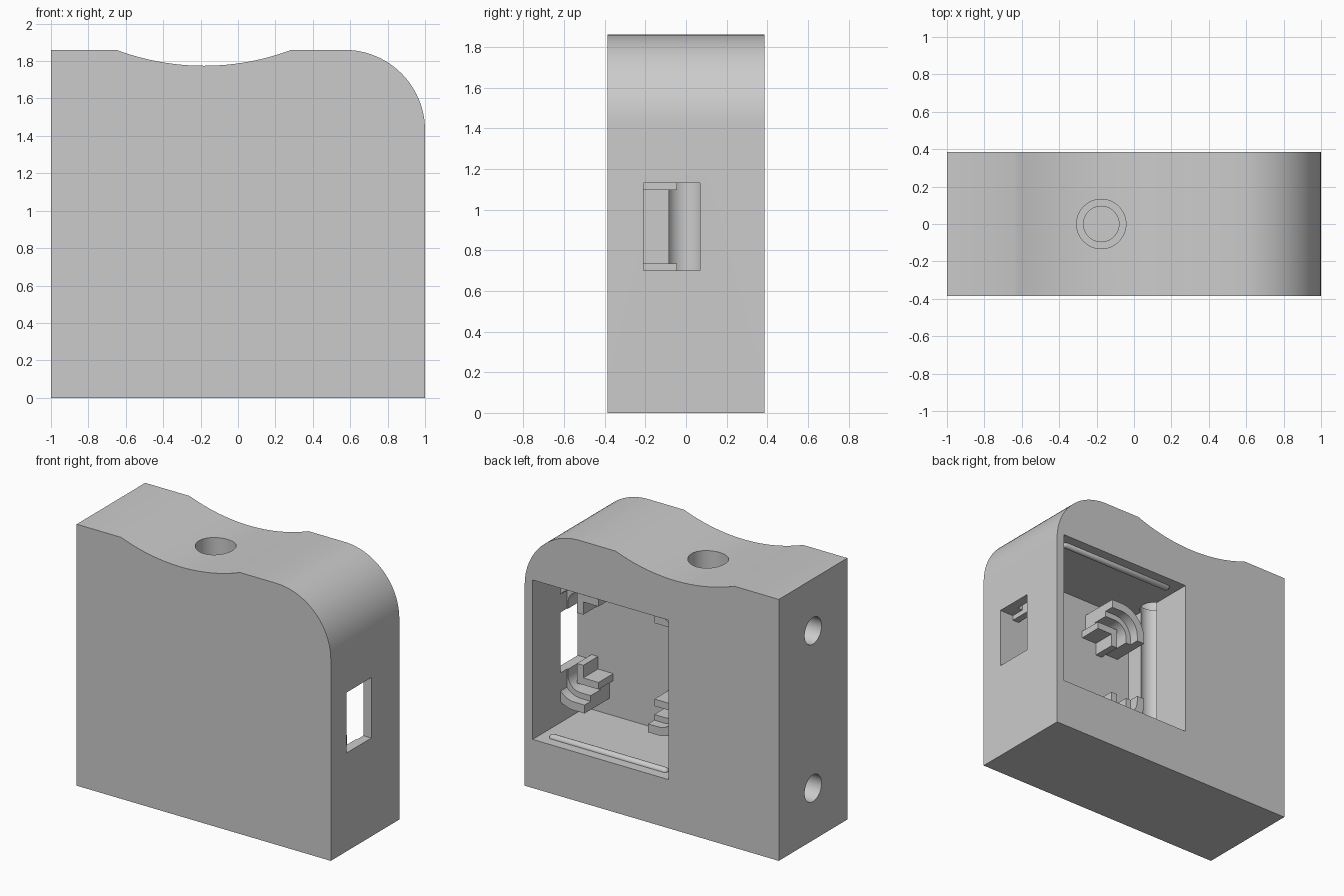
import bpy, bmesh, math
from mathutils import Matrix, Vector

if "Cube" in bpy.data.objects:
    bpy.data.objects.remove(bpy.data.objects["Cube"])


def finish(name, bm):
    bmesh.ops.recalc_face_normals(bm, faces=bm.faces)
    me = bpy.data.meshes.new(name)
    bm.to_mesh(me)
    bm.free()
    ob = bpy.data.objects.new(name, me)
    bpy.context.collection.objects.link(ob)
    return ob


def prism(name, pts, y0, y1):
    """Extrude an x-z outline along y."""
    bm = bmesh.new()
    face = bm.faces.new([bm.verts.new((x, y0, z)) for x, z in pts])
    ext = bmesh.ops.extrude_face_region(bm, geom=[face])
    verts = [v for v in ext["geom"] if isinstance(v, bmesh.types.BMVert)]
    bmesh.ops.translate(bm, verts=verts, vec=(0, y1 - y0, 0))
    return finish(name, bm)


def box(name, x0, x1, y0, y1, z0, z1):
    return prism(name, [(x0, z0), (x1, z0), (x1, z1), (x0, z1)], y0, y1)


def rod(name, a, b, r, seg=48, round_ends=False):
    a, b = Vector(a), Vector(b)
    rot = (b - a).to_track_quat('Z', 'Y').to_matrix().to_4x4()
    bm = bmesh.new()
    if round_ends:
        bmesh.ops.create_uvsphere(bm, u_segments=seg, v_segments=12, radius=r)
        half = (b - a).length / 2 - r
        for v in bm.verts:
            if abs(v.co.z) < 1e-5:
                continue
            v.co.z += math.copysign(half, v.co.z)
    else:
        bmesh.ops.create_cone(bm, cap_ends=True, segments=seg, radius1=r,
                              radius2=r, depth=(b - a).length)
    bm.transform(Matrix.Translation((a + b) / 2) @ rot)
    return finish(name, bm)


def arc(cx, cz, r, a0, a1, n):
    return [(cx + r * math.cos(math.radians(a0 + (a1 - a0) * i / n)),
             cz + r * math.sin(math.radians(a0 + (a1 - a0) * i / n)))
            for i in range(n + 1)]


def smooth(ob):
    bpy.ops.object.select_all(action='DESELECT')
    ob.select_set(True)
    bpy.context.view_layer.objects.active = ob
    bpy.ops.object.shade_smooth_by_angle(angle=math.radians(30))


# Body: rounded right corner and shallow dip in the top
R = 1.328
half = math.degrees(math.asin(0.4675 / R))
outline = [(-1, 0), (1, 0)] + arc(0.57, 1.43, 0.43, 0, 90, 24)
outline += arc(-0.1825, 1.775 + R, R, -90 + half, -90 - half, 24) + [(-1, 1.86)]
body = prism("housing_body", outline, -0.385, 0.385)

# Cutters: rear pocket, side port, stepped top hole, two left side holes
cutters = [
    box("pocket_cutter", -0.13, 0.937, -0.21, 0.6, 0.346, 1.48),
    box("port_cutter", 0.85, 1.2, -0.21, 0.07, 0.70, 1.13),
    rod("top_hole_cutter", (-0.175, 0, 0.30), (-0.175, 0, 2.1), 0.095),
    rod("top_counterbore_cutter", (-0.175, 0, 1.53), (-0.175, 0, 2.2), 0.132),
]
for z in (0.37, 1.49):
    cutters.append(rod("side_hole_cutter", (-1.2, 0, z), (-0.5, 0, z), 0.095))
bpy.context.view_layer.objects.active = body
for c in cutters:
    m = body.modifiers.new("cut", 'BOOLEAN')
    m.operation, m.solver, m.object = 'DIFFERENCE', 'EXACT', c
    bpy.ops.object.modifier_apply(modifier=m.name)
    bpy.data.objects.remove(c)
smooth(body)

# Lid snap ridges on pocket floor and ceiling
for name, z in (("lower_snap_ridge", 0.346), ("upper_snap_ridge", 1.48)):
    smooth(rod(name, (-0.062, 0.288, z), (0.868, 0.288, z), 0.026, 24, True))


# Corner holders for the board: stepped curved wall and an L-shaped rest
CX, CZ, HX, HZ = 0.50, 0.915, 0.43, 0.355


def corner_band(name, sx, sz, inner, outer, y1):
    """Quarter-rounded band between two offsets from the board outline."""
    rad = 0.10
    ex, ez = 0.25, 0.215
    pts = [(HX + outer, ez)] + arc(HX - rad, HZ - rad, rad + outer, 0, 90, 10)
    pts += [(ex, HZ + outer), (ex, HZ + inner)]
    pts += arc(HX - rad, HZ - rad, rad + inner, 90, 0, 10) + [(HX + inner, ez)]
    pts = [(min(CX + sx * x, 0.96), CZ + sz * z) for x, z in pts]
    smooth(prism(name, pts, -0.23, y1))


for sx in (-1, 1):
    for sz in (-1, 1):
        tag = ("lower_" if sz < 0 else "upper_") + ("left" if sx < 0 else "right")
        corner_band(tag + "_holder_wall", sx, sz, 0.04, 0.10, 0.07)
        corner_band(tag + "_holder_step", sx, sz, 0.0, 0.04, 0.0)
        corner_band(tag + "_holder_base", sx, sz, -0.045, 0.0, -0.11)
        ell = [(0.39, 0.18), (0.39, 0.32), (0.22, 0.32), (0.22, 0.27),
               (0.34, 0.27), (0.34, 0.18)]
        prism(tag + "_board_rest",
              [(CX + sx * x, CZ + sz * z) for x, z in ell], -0.23, -0.045)
